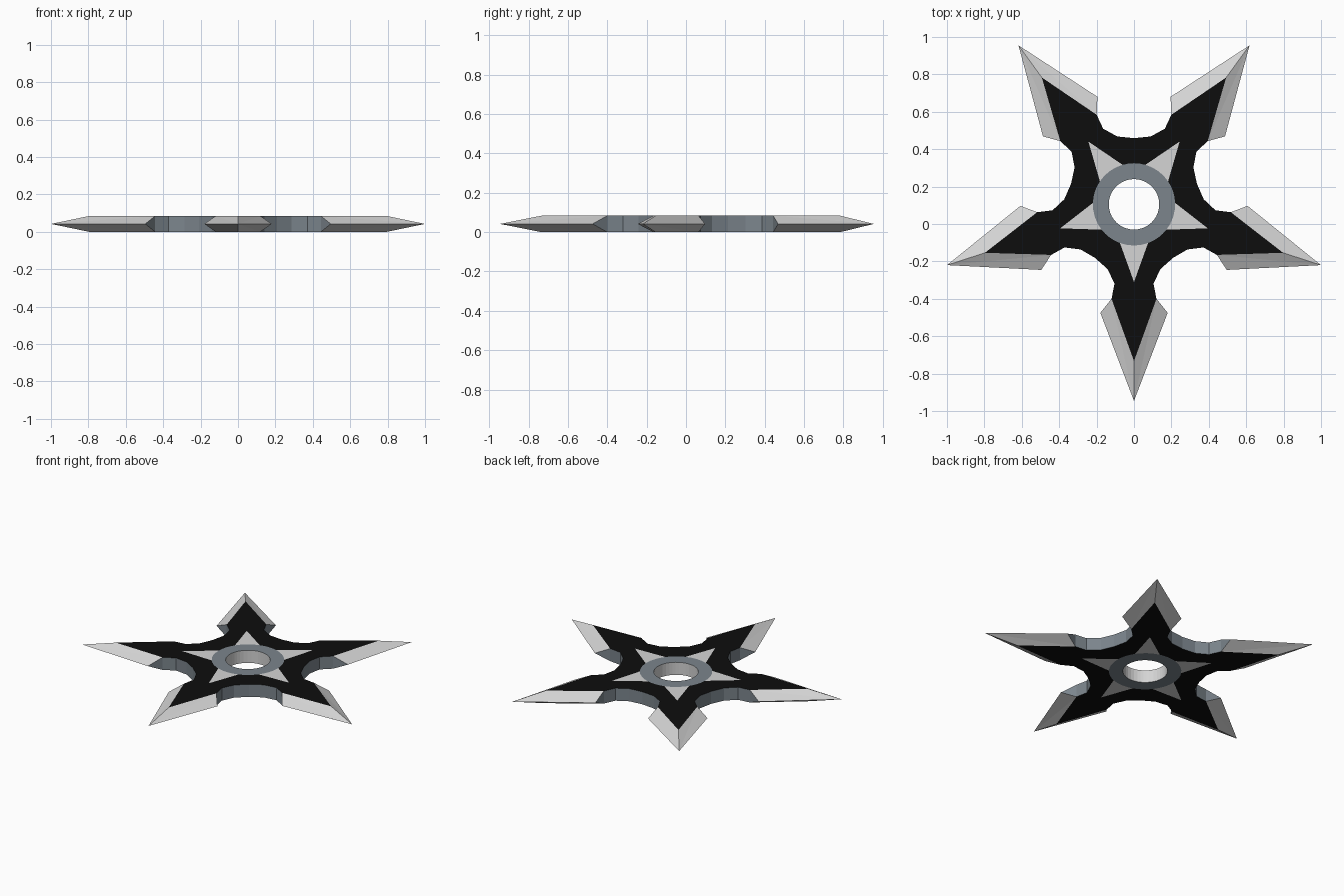
import bpy, bmesh, math
from mathutils import Vector

if "Cube" in bpy.data.objects:
    bpy.data.objects.remove(bpy.data.objects["Cube"])

T = 0.084           # thickness
CY = 0.105          # centre of the hole along y


def material(name, rgb):
    m = bpy.data.materials.new(name)
    m.diffuse_color = (*rgb, 1)
    m.use_nodes = True
    m.node_tree.nodes["Principled BSDF"].inputs["Base Color"].default_value = m.diffuse_color
    return m


mats = [material("black", (0.004, 0.004, 0.004)),
        material("silver", (0.66, 0.66, 0.66)),
        material("blue_grey_steel", (0.20, 0.235, 0.265))]
BLACK, SILVER, STEEL = range(3)


def polar(r, deg):
    a = math.radians(deg)
    return (r * math.cos(a), r * math.sin(a))


# half of one arm: from the arm axis (0 deg) to the middle of the scallop (36 deg)
steps = (0, 10, 20, 28, 36)
hole = [polar(0.135, d) for d in steps]
ring = [polar(0.22, d) for d in steps]
star_tip = (0.415, 0)
flat_tip = (0.838, 0)
edge_tip = (1.051, 0)
edge_corner = (0.58, 0.18)
scallop = [(0.505, 0.12), polar(0.437, 13.8), polar(0.374, 22.1), polar(0.354, 36)]

bm = bmesh.new()


def build_half(arm_deg, side):
    a = math.radians(arm_deg)

    def face(points, mat):
        verts = []
        for (u, v), z in points:
            v *= side
            verts.append(bm.verts.new((u * math.cos(a) - v * math.sin(a),
                                       u * math.sin(a) + v * math.cos(a) + CY, z)))
        bm.faces.new(verts).material_index = mat

    for z in (T, 0):
        def flat(pts, mat):
            face([(p, z) for p in pts], mat)
        # centre ring, inlaid star and black body
        for i in range(4):
            flat([hole[i], ring[i], ring[i + 1], hole[i + 1]], STEEL)
        flat([star_tip, ring[2], ring[1], ring[0]], SILVER)
        flat([star_tip, flat_tip] + scallop + [ring[4], ring[3], ring[2]], BLACK)
        # sharpened bevel
        outer = [(edge_corner, T / 2), (edge_tip, T / 2)]
        face([(scallop[0], z), outer[0], outer[1]], SILVER)
        face([(scallop[0], z), outer[1], (flat_tip, z)], SILVER)

    # blade shoulder, scallop wall and hole wall
    face([(scallop[0], 0), (edge_corner, T / 2), (scallop[0], T)], STEEL)
    for p, q in zip(scallop, scallop[1:]):
        face([(p, 0), (q, 0), (q, T), (p, T)], STEEL)
    for p, q in zip(hole, hole[1:]):
        face([(p, 0), (q, 0), (q, T), (p, T)], SILVER)


for k in range(5):
    for side in (1, -1):
        build_half(-90 + 72 * k, side)

bmesh.ops.remove_doubles(bm, verts=bm.verts, dist=0.0005)
bmesh.ops.recalc_face_normals(bm, faces=bm.faces)

mesh = bpy.data.meshes.new("five_point_blade")
bm.to_mesh(mesh)
bm.free()
for m in mats:
    mesh.materials.append(m)
obj = bpy.data.objects.new("five_point_blade", mesh)
bpy.context.collection.objects.link(obj)
